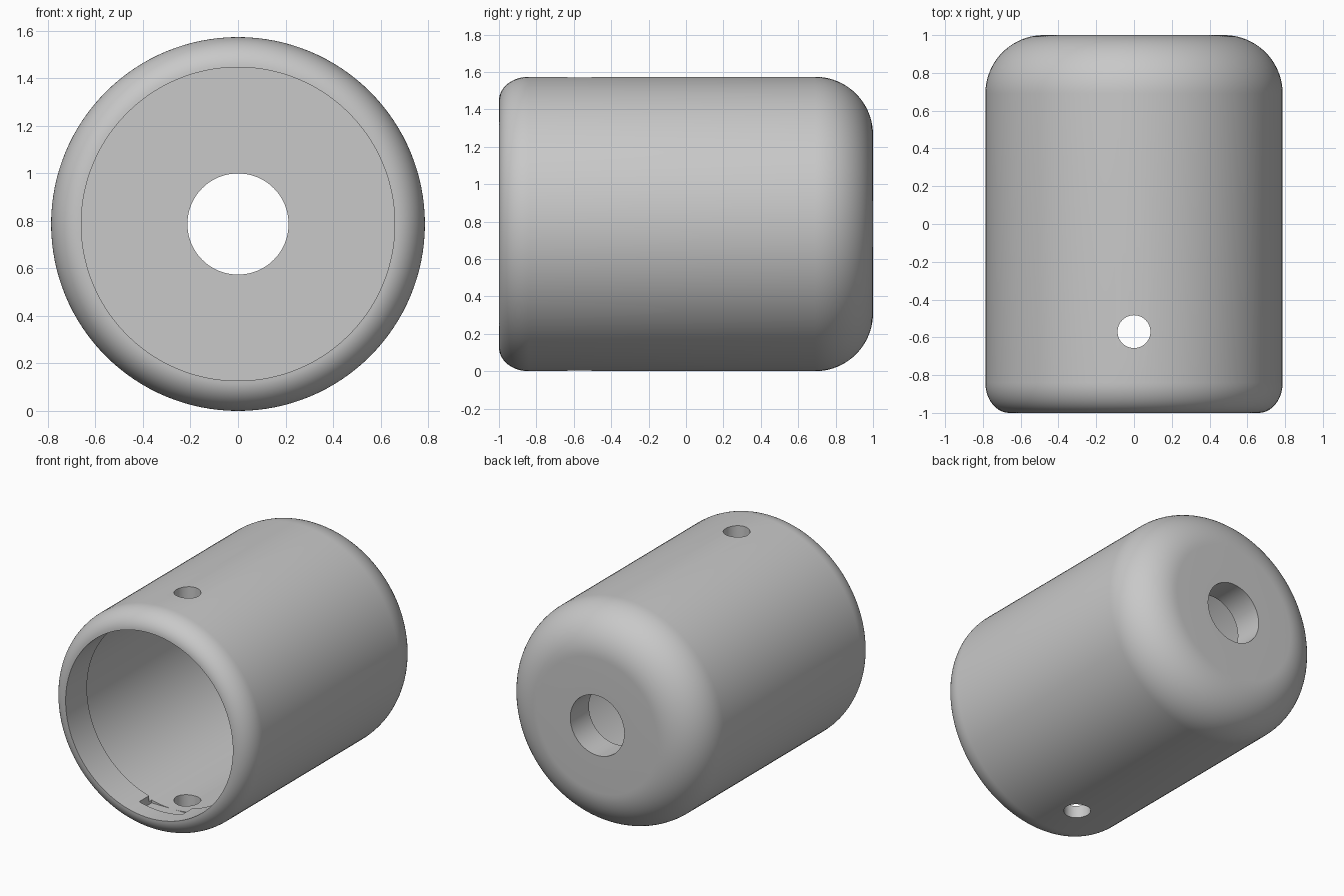
import bpy, bmesh
from math import sin, cos, pi, radians, sqrt
from mathutils import Matrix, Vector

cube = bpy.data.objects.get("Cube")
if cube:
    bpy.data.objects.remove(cube, do_unlink=True)

R = 0.787          # outer radius, also the height of the axis
LIP, BORE = 0.66, 0.70
SEGMENTS = 128

grey = bpy.data.materials.new("plain grey")
grey.use_nodes = True
grey.diffuse_color = (0.58, 0.58, 0.58, 1)
grey.node_tree.nodes["Principled BSDF"].inputs["Base Color"].default_value = grey.diffuse_color


def make_object(name, bm):
    bmesh.ops.recalc_face_normals(bm, faces=bm.faces)
    mesh = bpy.data.meshes.new(name)
    bm.to_mesh(mesh)
    bm.free()
    mesh.materials.append(grey)
    obj = bpy.data.objects.new(name, mesh)
    bpy.context.collection.objects.link(obj)
    return obj


def lathe(name, profile):
    """Spin a closed (radius, y) outline around the horizontal axis."""
    bm = bmesh.new()
    verts = [bm.verts.new((r, y, R)) for r, y in profile]
    edges = [bm.edges.new((a, b)) for a, b in zip(verts, verts[1:] + verts[:1])]
    bmesh.ops.spin(bm, geom=verts + edges, cent=(0, 0, R), axis=(0, 1, 0),
                   angle=2 * pi, steps=SEGMENTS, use_merge=True)
    bmesh.ops.remove_doubles(bm, verts=bm.verts, dist=1e-5)
    return make_object(name, bm)


def arc(r, y, rad_r, rad_y, start, end, steps=14):
    angles = [radians(start + (end - start) * i / steps) for i in range(steps + 1)]
    return [(r + rad_r * cos(a), y + rad_y * sin(a)) for a in angles]


def cut(target, cutter):
    cutter.hide_render = True
    mod = target.modifiers.new("cut", 'BOOLEAN')
    mod.operation, mod.solver, mod.object = 'DIFFERENCE', 'EXACT', cutter
    bpy.context.view_layer.objects.active = target
    bpy.ops.object.modifier_apply(modifier=mod.name)
    bpy.data.objects.remove(cutter, do_unlink=True)


# Hollow housing: rounded front lip, straight wall, rounded back with a hole
profile = arc(LIP, -0.84, R - LIP, 0.16, -90, 0)
profile += arc(R - 0.31, 0.69, 0.31, 0.31, 0, 90, 20)
profile += [(0.213, 1.0), (0.213, 0.79), (BORE, 0.79), (BORE, -0.76), (LIP, -0.76)]
housing = lathe("housing", profile)

# Screw hole through the top and bottom walls
bm = bmesh.new()
bmesh.ops.create_cone(bm, cap_ends=True, segments=48, radius1=0.087, radius2=0.087,
                      depth=2, matrix=Matrix.Translation((0, -0.57, R)))
cut(housing, make_object("screw_hole_cutter", bm))

# Locking notch in the underside of the lip, open towards the bore
bm = bmesh.new()
bmesh.ops.create_cube(bm, size=1, matrix=Matrix.Translation((0, -0.80, R - 0.64))
                      @ Matrix.Diagonal((0.34, 0.14, 0.12, 1)))
cut(housing, make_object("notch_cutter", bm))

bpy.ops.object.select_all(action='DESELECT')
housing.select_set(True)
bpy.context.view_layer.objects.active = housing
bpy.ops.object.shade_smooth_by_angle(angle=radians(30))
